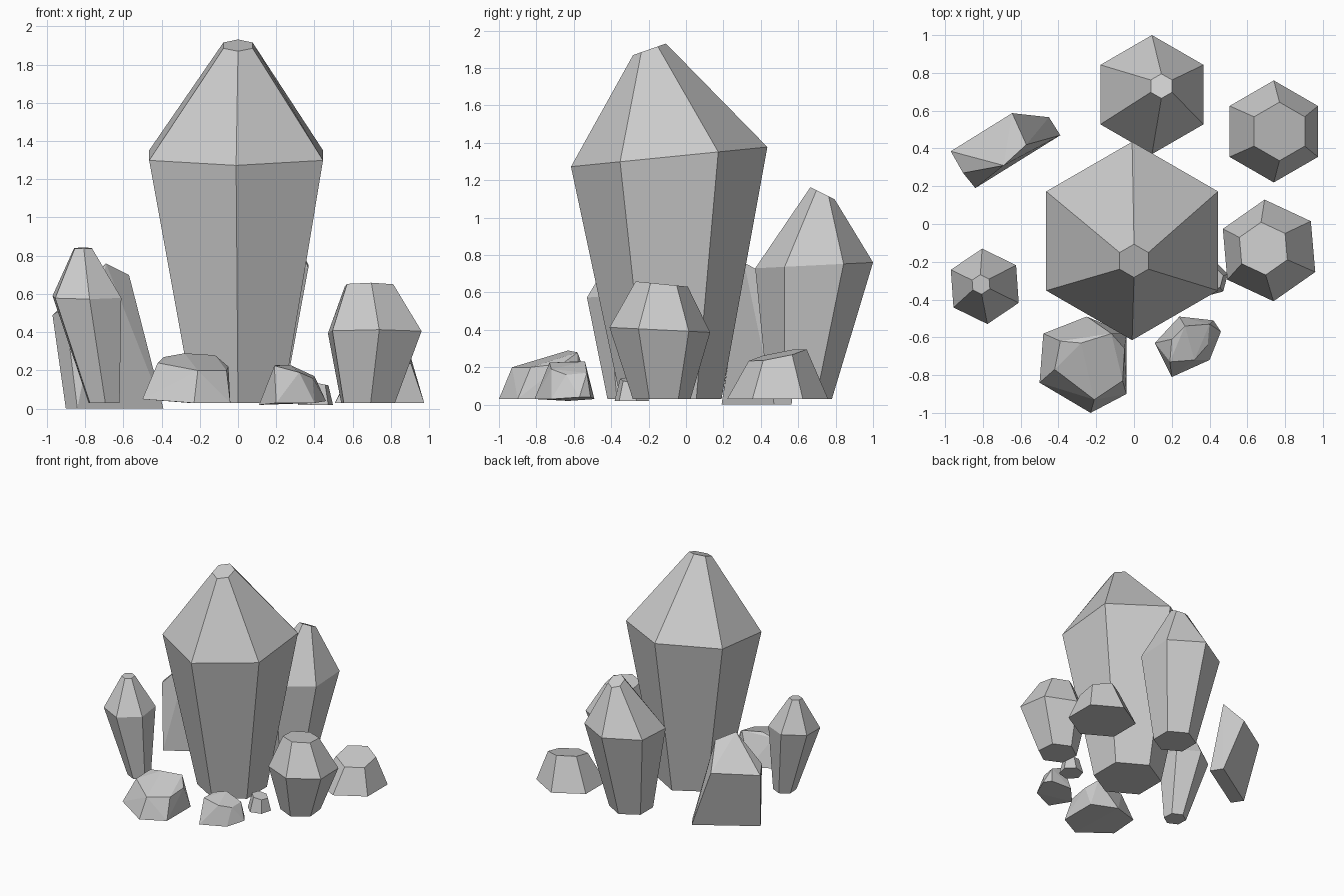
import bpy, bmesh
from math import cos, sin, radians


def finish(name, bm):
    bmesh.ops.recalc_face_normals(bm, faces=bm.faces[:])
    me = bpy.data.meshes.new(name)
    bm.to_mesh(me)
    bm.free()
    ob = bpy.data.objects.new(name, me)
    bpy.context.collection.objects.link(ob)


def crystal(name, yaw, rings):
    """Six-sided stack; ring = (x, y, z, radius, z slope along x, z slope along y)."""
    bm = bmesh.new()
    loops = []
    for x, y, z, r, sx, sy in rings:
        loop = []
        for i in range(6):
            a = radians(yaw + 60 * i)
            dx, dy = r * cos(a), r * sin(a)
            loop.append(bm.verts.new((x + dx, y + dy, z + sx * dx + sy * dy)))
        loops.append(loop)
    for lo, hi in zip(loops, loops[1:]):
        for i in range(6):
            j = (i + 1) % 6
            bm.faces.new((lo[i], lo[j], hi[j], hi[i]))
    bm.faces.new(loops[0])
    bm.faces.new(loops[-1])
    finish(name, bm)


def chunk(name, points):
    """Irregular faceted stone: convex hull of a few corners."""
    bm = bmesh.new()
    for p in points:
        bm.verts.new(p)
    bmesh.ops.convex_hull(bm, input=bm.verts[:])
    bmesh.ops.dissolve_limit(bm, angle_limit=radians(4), verts=bm.verts[:], edges=bm.edges[:])
    finish(name, bm)


# Pointed crystals: base, shoulder and tip rings
crystal("main_crystal", 90, [(0, -0.08, 0.03, 0.27, 0, 0),
                             (-0.01, -0.09, 1.325, 0.525, 0, 0.1),
                             (0, -0.195, 1.9, 0.088, 0, 0.35)])
crystal("back_crystal", 90, [(0.09, 0.61, 0.03, 0.17, 0, 0),
                             (0.095, 0.685, 0.745, 0.315, 0, 0.05),
                             (0.145, 0.73, 1.13, 0.065, 0, -0.5)])
crystal("left_crystal", 94, [(-0.7, -0.33, 0.03, 0.09, 0, 0),
                             (-0.79, -0.33, 0.585, 0.2, 0, 0.06),
                             (-0.81, -0.32, 0.84, 0.052, 0, 0.05)])
crystal("right_crystal", 95, [(0.68, -0.13, 0.03, 0.155, 0, 0),
                              (0.715, -0.14, 0.4, 0.27, 0, -0.05),
                              (0.685, -0.13, 0.645, 0.14, 0, -0.1)])

# Low stones with a wide base
crystal("back_right_stone", 90, [(0.74, 0.49, 0.03, 0.27, 0, 0),
                                 (0.77, 0.49, 0.265, 0.155, -0.1, 0.2)])
crystal("small_stone", 75, [(0.405, -0.29, 0.02, 0.095, 0, 0),
                            (0.41, -0.29, 0.135, 0.065, -0.2, 0)])
chunk("front_left_stone", [
    (-0.04, -0.58, 0.03), (-0.04, -0.9, 0.03), (-0.23, -1.0, 0.03),
    (-0.5, -0.84, 0.05), (-0.48, -0.58, 0.05), (-0.25, -0.49, 0.03),
    (-0.39, -0.62, 0.27), (-0.12, -0.58, 0.28), (-0.05, -0.66, 0.22),
    (-0.06, -0.83, 0.2), (-0.21, -0.93, 0.2), (-0.42, -0.77, 0.24), (-0.28, -0.63, 0.29)])
chunk("front_stone", [
    (0.46, -0.57, 0.04), (0.4, -0.72, 0.03), (0.2, -0.81, 0.03),
    (0.11, -0.63, 0.02), (0.24, -0.49, 0.03), (0.42, -0.51, 0.04),
    (0.2, -0.61, 0.23), (0.27, -0.54, 0.23), (0.4, -0.53, 0.17),
    (0.39, -0.64, 0.16), (0.32, -0.72, 0.19), (0.19, -0.73, 0.225)])

# Tall slab leaning at the back left
chunk("back_left_slab", [
    (-0.84, 0.19, 0), (-0.39, 0.47, 0), (-0.45, 0.565, 0), (-0.9, 0.28, 0),
    (-0.97, 0.385, 0.49), (-0.905, 0.27, 0.53), (-0.69, 0.31, 0.76),
    (-0.57, 0.42, 0.7), (-0.645, 0.587, 0.5)])
